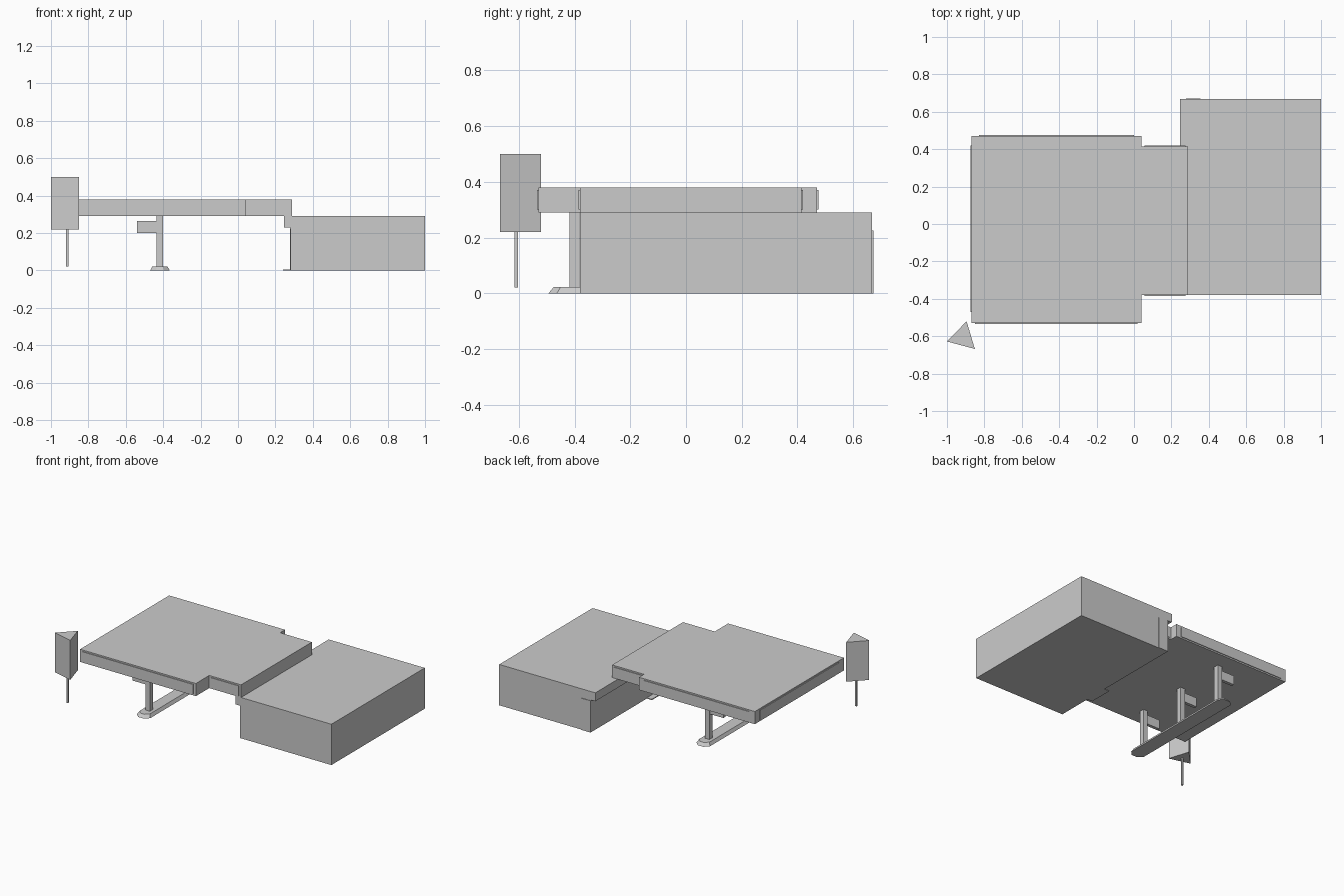
import bpy
import bmesh

cube = bpy.data.objects.get("Cube")
if cube:
    bpy.data.objects.remove(cube)

grey = bpy.data.materials.new("plain_grey")
grey.use_nodes = True
GREY = (0.6, 0.6, 0.6, 1)
grey.diffuse_color = GREY
grey.node_tree.nodes["Principled BSDF"].inputs["Base Color"].default_value = GREY


def prism(name, outline, z0, z1, inset=None):
    """Extrude a plan outline; an optional second outline shapes the top."""
    top_outline = inset or outline
    bm = bmesh.new()
    low = [bm.verts.new((x, y, z0)) for x, y in outline]
    high = [bm.verts.new((x, y, z1)) for x, y in top_outline]
    bm.faces.new(low)
    bm.faces.new(high)
    for i in range(len(low)):
        j = (i + 1) % len(low)
        bm.faces.new((low[i], low[j], high[j], high[i]))
    bmesh.ops.recalc_face_normals(bm, faces=bm.faces)
    mesh = bpy.data.meshes.new(name)
    bm.to_mesh(mesh)
    bm.free()
    mesh.materials.append(grey)
    obj = bpy.data.objects.new(name, mesh)
    bpy.context.collection.objects.link(obj)
    return obj


def rect(x0, x1, y0, y1):
    return [(x0, y0), (x1, y0), (x1, y1), (x0, y1)]


def box(name, x0, x1, y0, y1, z0, z1):
    return prism(name, rect(x0, x1, y0, y1), z0, z1)


def chamfered(x0, x1, y0, y1, cx, cy):
    """Rectangle with its four corners cut off."""
    return [(x0 + cx, y0), (x1 - cx, y0), (x1, y0 + cy), (x1, y1 - cy),
            (x1 - cx, y1), (x0 + cx, y1), (x0, y1 - cy), (x0, y0 + cy)]


# Shop building with overhanging eave, doorstep and corner panel
box("shop_body", 0.28, 1.0, -0.38, 0.668, 0, 0.29)
box("shop_eave", 0.245, 0.28, -0.38, 0.668, 0.23, 0.29)
box("doorstep", 0.24, 0.28, -0.13, 0.04, 0, 0.006)
box("corner_panel", 0.278, 0.355, 0.668, 0.672, 0, 0.225)

# Canopy: broad roof and narrower neck reaching the shop, as one slab
L, R, N = -0.87, 0.04, 0.29
F, B, NF, NB = -0.53, 0.47, -0.38, 0.415
prism("canopy", [(L, F), (R, F), (R, NF), (N, NF), (N, NB), (R, NB), (R, B), (L, B)],
      0.29, 0.38)

# Thin fascia panels around the canopy
T = 0.005
Z0, Z1 = 0.3, 0.37
box("fascia_front", L + 0.02, R - 0.02, F - T, F, Z0, Z1)
box("fascia_back", L + 0.04, R - 0.04, B, B + T, Z0, Z1)
box("fascia_side", L - T, L, F + 0.06, B - 0.05, Z0, Z1)
box("neck_fascia_front", R + 0.015, N - 0.015, NF - T, NF, Z0, Z1)
box("neck_fascia_back", R + 0.015, N - 0.015, NB, NB + T, Z0, Z1)

# Pump island with sloping kerb
prism("pump_island", chamfered(-0.47, -0.365, -0.493, 0.433, 0.03, 0.03), 0, 0.022,
      chamfered(-0.458, -0.377, -0.475, 0.415, 0.025, 0.025))

# Canopy posts, each with a hanging pump arm
for i in range(3):
    y = -0.4 + 0.37 * i
    box(f"canopy_post_{i + 1}", -0.435, -0.4, y - 0.018, y + 0.018, 0.02, 0.29)
    box(f"pump_arm_{i + 1}", -0.54, -0.435, y - 0.011, y + 0.011, 0.2, 0.265)

# Three-sided roadside sign on a thin pole
prism("roadside_sign", [(-1.0, -0.628), (-0.851, -0.668), (-0.895, -0.52)], 0.22, 0.5)
box("sign_pole", -0.919, -0.907, -0.615, -0.602, 0.02, 0.22)
